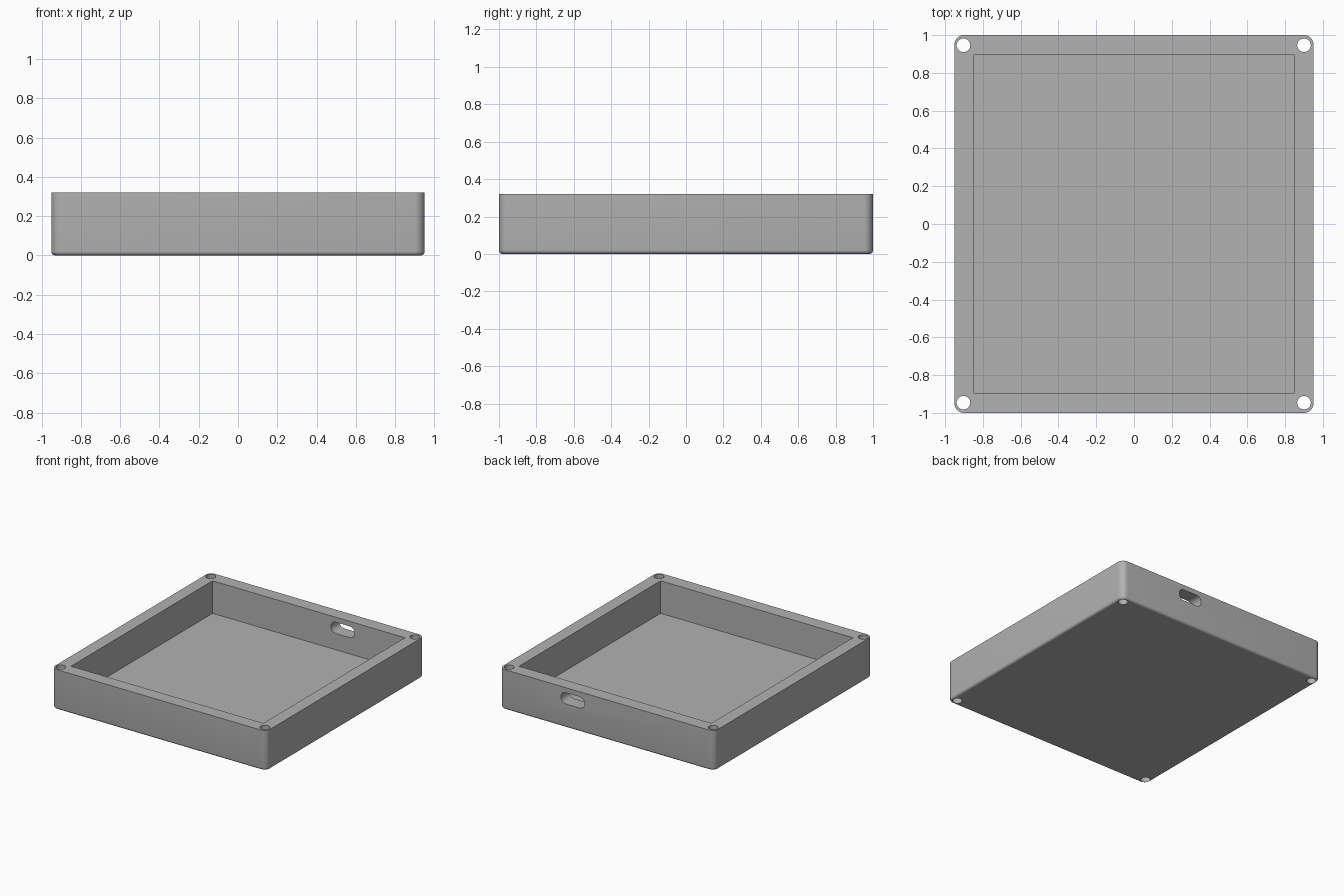
import bpy, bmesh, math
from mathutils import Matrix, Vector

if "Cube" in bpy.data.objects:
    bpy.data.objects.remove(bpy.data.objects["Cube"], do_unlink=True)

WIDTH, LENGTH, HEIGHT = 1.9, 2.0, 0.32
FLOOR = 0.06

grey = bpy.data.materials.new("plain grey")
grey.use_nodes = True
colour = (0.445, 0.445, 0.445, 1)
grey.diffuse_color = colour
grey.node_tree.nodes["Principled BSDF"].inputs["Base Color"].default_value = colour


def add_object(name, bm):
    mesh = bpy.data.meshes.new(name)
    bm.to_mesh(mesh)
    bm.free()
    mesh.materials.append(grey)
    obj = bpy.data.objects.new(name, mesh)
    bpy.context.collection.objects.link(obj)
    return obj


def box(size, centre):
    bm = bmesh.new()
    bmesh.ops.create_cube(bm, size=1)
    bmesh.ops.scale(bm, vec=size, verts=bm.verts)
    bmesh.ops.translate(bm, vec=centre, verts=bm.verts)
    return bm


def round_edges(bm, rule, radius, segments):
    edges = [e for e in bm.edges if rule(e)]
    bmesh.ops.bevel(bm, geom=edges, offset=radius, segments=segments,
                    profile=0.5, affect='EDGES')


def is_upright(edge):
    a, b = edge.verts
    return abs(a.co.z - b.co.z) > 0.01


def is_at_bottom(edge):
    return all(v.co.z < 0.001 for v in edge.verts)


# Outer body with rounded corners and a softened underside
bm = box((WIDTH, LENGTH, HEIGHT), (0, 0, HEIGHT / 2))
round_edges(bm, is_upright, 0.05, 8)
round_edges(bm, is_at_bottom, 0.02, 5)
tray = add_object("open_tray", bm)

# Square-cornered cavity
cutters = [add_object("cavity_cutter", box((1.7, 1.787, 0.6), (0, 0, FLOOR + 0.3)))]

# Through holes in the four corners
for x in (-0.903, 0.9):
    for y in (-0.946, 0.946):
        bm = bmesh.new()
        bmesh.ops.create_cone(bm, cap_ends=True, segments=32, radius1=0.036,
                              radius2=0.036, depth=1,
                              matrix=Matrix.Translation((x, y, 0.2)))
        cutters.append(add_object("hole_cutter", bm))

# Rounded cable slot through the back wall
slot_width, slot_height = 0.21, 0.09
bm = box((slot_width, 0.3, slot_height), (0.30, LENGTH / 2 - 0.05, 0.235))
round_edges(bm, lambda e: abs(e.verts[0].co.y - e.verts[1].co.y) > 0.1,
            slot_height / 2 - 0.0005, 10)
cutters.append(add_object("slot_cutter", bm))

# Cut everything out, then drop the cutters
bpy.context.view_layer.objects.active = tray
tray.select_set(True)
for cutter in cutters:
    cutter.hide_render = True
    mod = tray.modifiers.new("cut", 'BOOLEAN')
    mod.operation = 'DIFFERENCE'
    mod.solver = 'EXACT'
    mod.object = cutter
    bpy.ops.object.modifier_apply(modifier=mod.name)
    bpy.data.objects.remove(cutter, do_unlink=True)

for obj in bpy.context.selected_objects:
    obj.select_set(obj == tray)
bpy.ops.object.shade_smooth_by_angle(angle=math.radians(30))
